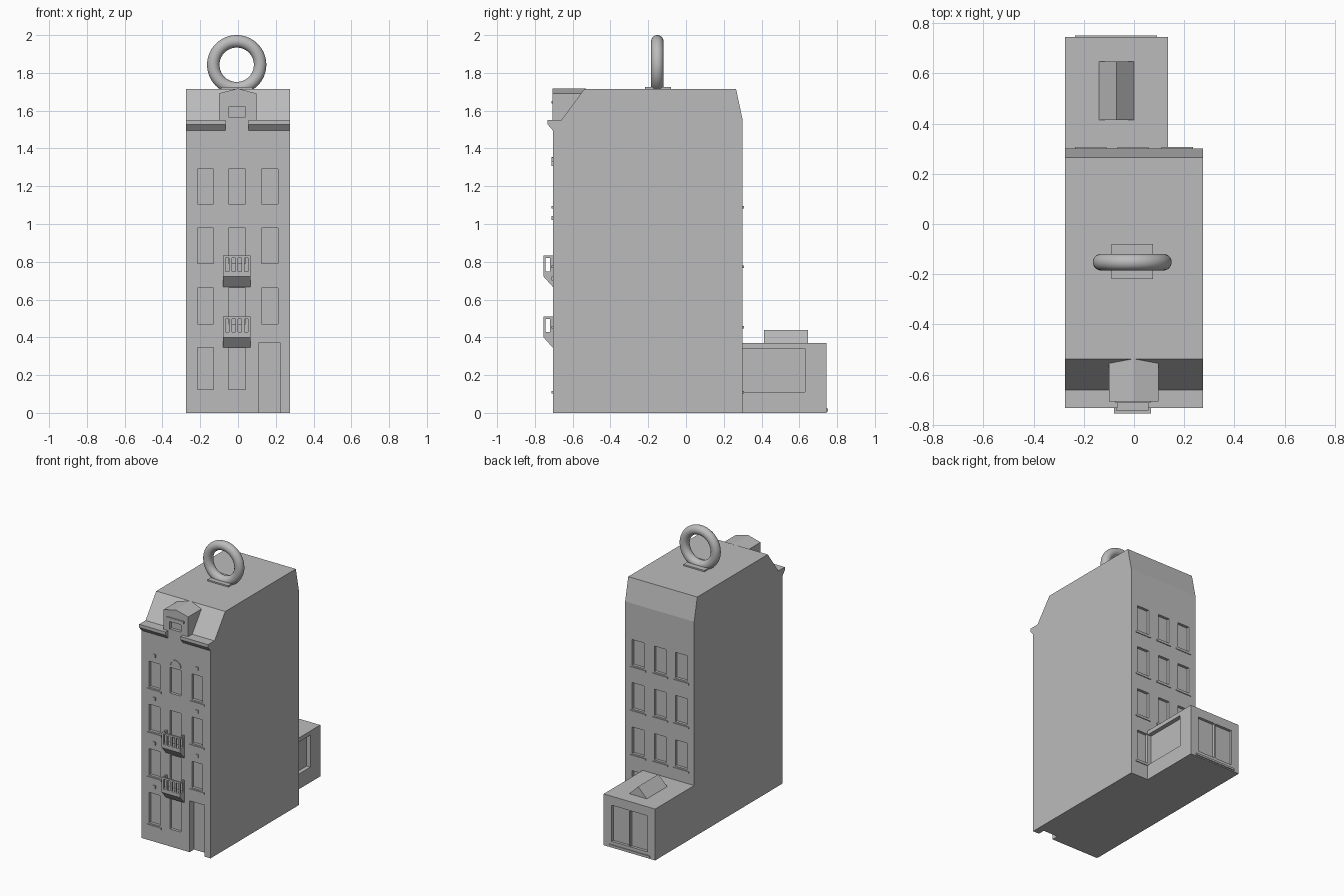
import bpy, bmesh, math

old = bpy.data.objects.get("Cube")
if old:
    bpy.data.objects.remove(old, do_unlink=True)

GREY = (0.5, 0.5, 0.5, 1)
mat = bpy.data.materials.new("plain_grey")
mat.use_nodes = True
mat.diffuse_color = GREY
mat.node_tree.nodes["Principled BSDF"].inputs["Base Color"].default_value = GREY


def make(name, bm):
    bmesh.ops.recalc_face_normals(bm, faces=bm.faces)
    mesh = bpy.data.meshes.new(name)
    bm.to_mesh(mesh)
    bm.free()
    mesh.materials.append(mat)
    ob = bpy.data.objects.new(name, mesh)
    bpy.context.collection.objects.link(ob)
    return ob


def add_prism(bm, pts, lo, hi, axis):
    """Extrude a profile from lo to hi along x (profile y,z) or y (profile x,z)."""
    place = (lambda p, t: (t, p[0], p[1])) if axis == "x" else (lambda p, t: (p[0], t, p[1]))
    a = [bm.verts.new(place(p, lo)) for p in pts]
    b = [bm.verts.new(place(p, hi)) for p in pts]
    bm.faces.new(a)
    bm.faces.new(b[::-1])
    for i in range(len(pts)):
        j = (i + 1) % len(pts)
        bm.faces.new((a[i], b[i], b[j], a[j]))


def prism(name, pts, lo, hi, axis="x"):
    bm = bmesh.new()
    add_prism(bm, pts, lo, hi, axis)
    return make(name, bm)


def boxes(name, items):
    """Each item is (x0, x1, y0, y1, z0, z1)."""
    bm = bmesh.new()
    for x0, x1, y0, y1, z0, z1 in items:
        add_prism(bm, [(y0, z0), (y1, z0), (y1, z1), (y0, z1)], x0, x1, "x")
    return make(name, bm)


def carve(ob, items):
    cutter = boxes(ob.name + "_cutter", items)
    cutter.hide_render = True
    mod = ob.modifiers.new("openings", "BOOLEAN")
    mod.operation, mod.solver, mod.object = "DIFFERENCE", "EXACT", cutter
    bpy.context.view_layer.objects.active = ob
    bpy.ops.object.modifier_apply(modifier=mod.name)
    bpy.data.objects.remove(cutter, do_unlink=True)


FRONT, BACK, W = -0.705, 0.3, 0.275
ROOF, EAVE = 1.715, 1.55
DEPTH = 0.02
ROWS = [0.125, 0.47, 0.79, 1.105]
TOPS = [0.345, 0.66, 0.98, 1.29]
FRONT_COLS = [(-0.215, -0.13), (-0.05, 0.04), (0.125, 0.212)]
BACK_COLS = [(-0.22, -0.125), (-0.05, 0.042), (0.125, 0.22)]

# Main tower with sloped roof ends
tower = prism("tower", [(FRONT, 0), (BACK, 0), (BACK, EAVE), (0.265, ROOF),
                        (-0.538, ROOF), (-0.66, EAVE), (FRONT, EAVE)], -W, W)

# Window openings, sills and small wall blocks
cuts, sills, blocks = [], [], []
for r, (z0, z1) in enumerate(zip(ROWS, TOPS)):
    for c, (x0, x1) in enumerate(FRONT_COLS):
        if r == 0 and c == 2:
            continue
        cuts.append((x0, x1, FRONT - 0.05, FRONT + DEPTH, z0, z1))
        if c != 1:
            sills.append((x0 - 0.015, x1 + 0.015, FRONT - 0.006, FRONT + 0.01, z0 - 0.022, z0 - 0.01))
    for c, (x0, x1) in enumerate(BACK_COLS):
        if r == 0 and c != 2:
            continue
        cuts.append((x0, x1, BACK - DEPTH, BACK + 0.05, z0, z1))
        sills.append((x0 - 0.015, x1 + 0.015, BACK - 0.01, BACK + 0.006, z0 - 0.022, z0 - 0.01))
    for x in (-0.173, 0.168):
        blocks.append((x - 0.011, x + 0.011, FRONT - 0.006, FRONT + 0.01, z1 + 0.04, z1 + 0.062))

# Doorway at the front corner
cuts.append((0.108, 0.225, FRONT - 0.05, FRONT + 0.05, -0.05, 0.37))
carve(tower, cuts)
boxes("window_sills", sills)
boxes("wall_blocks", blocks[2:] + blocks[:1])

# Arched moulding over the top middle window
arch = [(-0.005 + r * math.cos(a), 1.308 + r * math.sin(a))
        for r, order in ((0.046, range(9)), (0.037, range(8, -1, -1)))
        for a in [math.pi * i / 8 for i in order]]
prism("window_arch", arch, FRONT - 0.006, FRONT + 0.01, "y")

# Cornice in two halves
for name, x0, x1 in (("cornice_right", -W, -0.065), ("cornice_left", 0.055, W)):
    prism(name, [(FRONT + 0.02, EAVE), (-0.732, EAVE), (-0.732, 1.527),
                 (FRONT, 1.495), (FRONT + 0.02, 1.495)], x0, x1)

# Dormer with gable roof, window and ledge
dormer = prism("dormer", [(-0.1, EAVE - 0.01), (0.097, EAVE - 0.01), (0.097, 1.692),
                          (-0.002, ROOF + 0.002), (-0.1, 1.692)], FRONT - 0.001, -0.53, "y")
carve(dormer, [(-0.05, 0.04, FRONT - 0.05, FRONT + DEPTH, 1.567, 1.62)])
boxes("dormer_ledge", [(-0.073, 0.066, FRONT - 0.008, FRONT + 0.01, 1.637, 1.652)])

# Balconies: sloped bracket, slab, railing posts and top rail
for label, z in (("lower", 0.345), ("upper", 0.667)):
    bx0, bx1, by = -0.08, 0.067, -0.754
    prism(label + "_balcony_base", [(FRONT + 0.01, z), (FRONT, z), (by, z + 0.055),
          (by, z + 0.082), (FRONT + 0.01, z + 0.082)], bx0, bx1)
    zr, t = (z + 0.08, z + 0.165), 0.011
    rail = [(bx0, bx1, by, by + t, z + 0.153, z + 0.165)]
    for i in range(5):
        x = bx0 + i * (bx1 - bx0 - 0.014) / 4
        rail.append((x, x + 0.014, by, by + t, zr[0], z + 0.153))
    for x in (bx0, bx1 - t):
        rail.append((x, x + t, by + t, FRONT, z + 0.153, z + 0.165))
        rail.append((x, x + t, FRONT - 0.015, FRONT, zr[0], z + 0.153))
    boxes(label + "_balcony_railing", rail)

# Rear annex with a wide side opening and a two pane rear window
AX0, AX1, AY, AZ = -W, 0.135, 0.744, 0.37
annex = boxes("annex", [(AX0, AX1, BACK - 0.02, AY, 0, AZ)])
carve(annex, [(AX1 - 0.03, AX1 + 0.05, BACK, 0.63, 0.11, 0.34),
              (-0.215, -0.076, AY - DEPTH, AY + 0.05, 0.045, 0.305),
              (-0.068, 0.072, AY - DEPTH, AY + 0.05, 0.045, 0.305)])
boxes("annex_sill", [(-0.235, 0.092, AY - 0.01, AY + 0.007, 0.008, 0.022)])
prism("annex_skylight", [(-0.14, AZ - 0.01), (0, AZ - 0.01), (0, AZ),
                         (-0.07, 0.44), (-0.14, AZ)], 0.414, 0.646, "y")

# Roof plate and hanging ring
boxes("ring_plate", [(-0.09, 0.076, -0.218, -0.08, ROOF - 0.01, ROOF + 0.01)])
bpy.ops.mesh.primitive_torus_add(major_radius=0.124, minor_radius=0.033, major_segments=64,
                                 minor_segments=24, location=(-0.007, -0.152, 1.843),
                                 rotation=(math.pi / 2, 0, 0))
ring = bpy.context.object
ring.name = "hanging_ring"
ring.data.materials.append(mat)
bpy.ops.object.shade_smooth()
